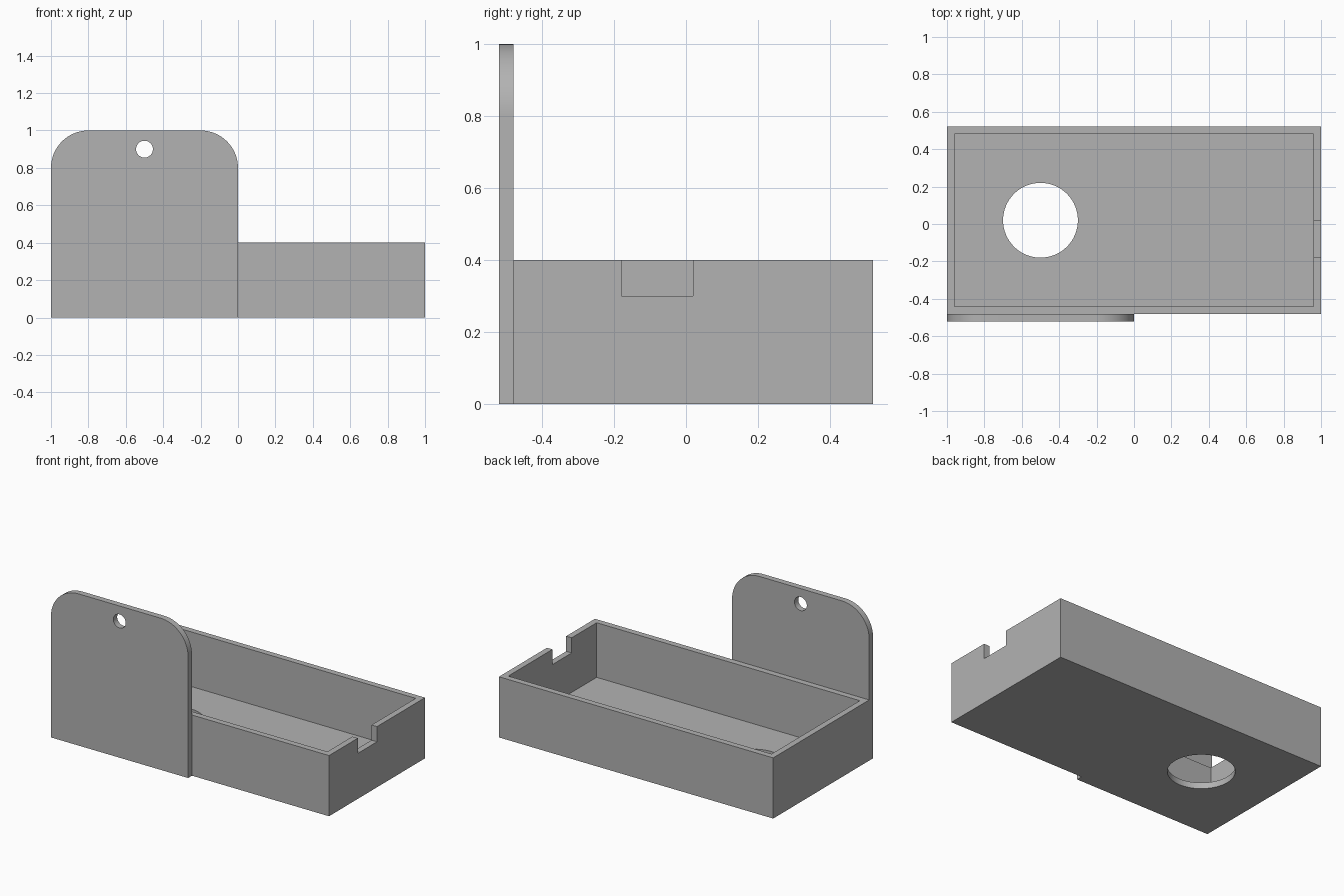
import bpy
import bmesh
from math import radians
from mathutils import Matrix, Vector

if "Cube" in bpy.data.objects:
    bpy.data.objects.remove(bpy.data.objects["Cube"], do_unlink=True)

GREY = (0.448, 0.448, 0.448, 1.0)
grey = bpy.data.materials.new("plain grey")
grey.use_nodes = True
grey.diffuse_color = GREY
grey.node_tree.nodes["Principled BSDF"].inputs["Base Color"].default_value = GREY

WALL = 0.04


def finish(name, bm):
    mesh = bpy.data.meshes.new(name)
    bm.to_mesh(mesh)
    bm.free()
    mesh.materials.append(grey)
    obj = bpy.data.objects.new(name, mesh)
    bpy.context.collection.objects.link(obj)
    return obj


def box_mesh(lo, hi):
    lo, hi = Vector(lo), Vector(hi)
    bm = bmesh.new()
    bmesh.ops.create_cube(bm, size=1, matrix=Matrix.Translation((lo + hi) / 2)
                          @ Matrix.Diagonal((hi - lo).to_4d()))
    return bm


def box(name, lo, hi):
    return finish(name, box_mesh(lo, hi))


def cylinder(name, centre, radius, depth, turn=0):
    bm = bmesh.new()
    bmesh.ops.create_cone(bm, cap_ends=True, segments=64, radius1=radius, radius2=radius,
                          depth=depth, matrix=Matrix.Translation(centre)
                          @ Matrix.Rotation(radians(turn), 4, "X"))
    return finish(name, bm)


def activate(obj):
    bpy.ops.object.select_all(action="DESELECT")
    obj.select_set(True)
    bpy.context.view_layer.objects.active = obj


def cut(obj, *cutters):
    activate(obj)
    for cutter in cutters:
        cutter.hide_render = True
        mod = obj.modifiers.new("cut", "BOOLEAN")
        mod.operation = "DIFFERENCE"
        mod.solver = "EXACT"
        mod.object = cutter
        bpy.ops.object.modifier_apply(modifier=mod.name)
        bpy.data.objects.remove(cutter, do_unlink=True)
    bpy.ops.object.shade_smooth_by_angle(angle=radians(30))


# Open tray with a notch in its left wall and a round hole in its floor
tray = box("tray", (-1, -0.48, 0), (1, 0.52, 0.4))
cut(tray,
    box("cavity_cutter", (-1 + WALL, -0.48 + WALL, WALL), (1 - WALL, 0.52 - WALL, 0.6)),
    box("notch_cutter", (0.9, -0.18, 0.3), (1.1, 0.02, 0.6)),
    cylinder("floor_hole_cutter", (-0.5, 0.02, 0), 0.2, 0.2))

# Hanging plate with rounded upper corners and a small hanging hole
bm = box_mesh((-1, -0.48 - WALL, 0), (0, -0.48, 1))
corners = [e for e in bm.edges if all(v.co.z > 0.9 for v in e.verts)
           and abs(e.verts[0].co.y - e.verts[1].co.y) > 0.01]
bmesh.ops.bevel(bm, geom=corners, offset=0.2, offset_type="OFFSET", segments=16,
                profile=0.5, affect="EDGES")
plate = finish("hanging_plate", bm)
cut(plate, cylinder("hanging_hole_cutter", (-0.5, -0.5, 0.9), 0.045, 0.2, 90))
